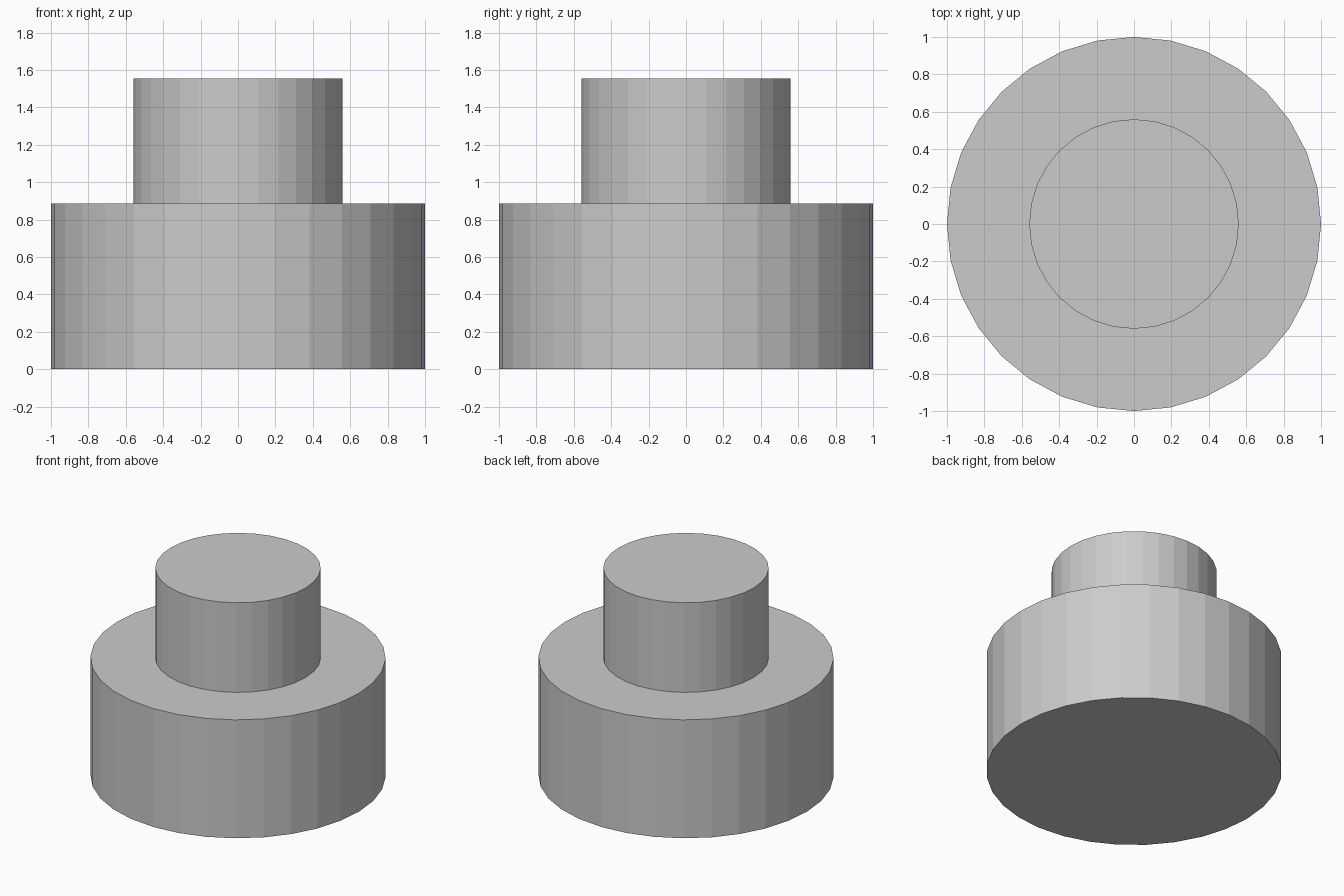
import bpy
import bmesh
from math import cos, sin, tau

if "Cube" in bpy.data.objects:
    bpy.data.objects.remove(bpy.data.objects["Cube"])

SIDES = 32
# Stepped profile (radius, height), bottom to top
PROFILE = [(1.0, 0.0), (1.0, 0.885), (0.56, 0.885), (0.56, 1.555)]

bm = bmesh.new()

# One ring of vertices per profile point
rings = [[bm.verts.new((r * cos(tau * i / SIDES), r * sin(tau * i / SIDES), z))
          for i in range(SIDES)] for r, z in PROFILE]

# Base wall, flat shoulder and upper wall
for low, high in zip(rings, rings[1:]):
    for i in range(SIDES):
        j = (i + 1) % SIDES
        bm.faces.new((low[i], low[j], high[j], high[i]))

# Bottom and top caps
bm.faces.new(rings[0][::-1])
bm.faces.new(rings[-1])

mesh = bpy.data.meshes.new("stepped_cylinder")
bm.to_mesh(mesh)
bm.free()
bpy.context.collection.objects.link(bpy.data.objects.new("stepped_cylinder", mesh))
